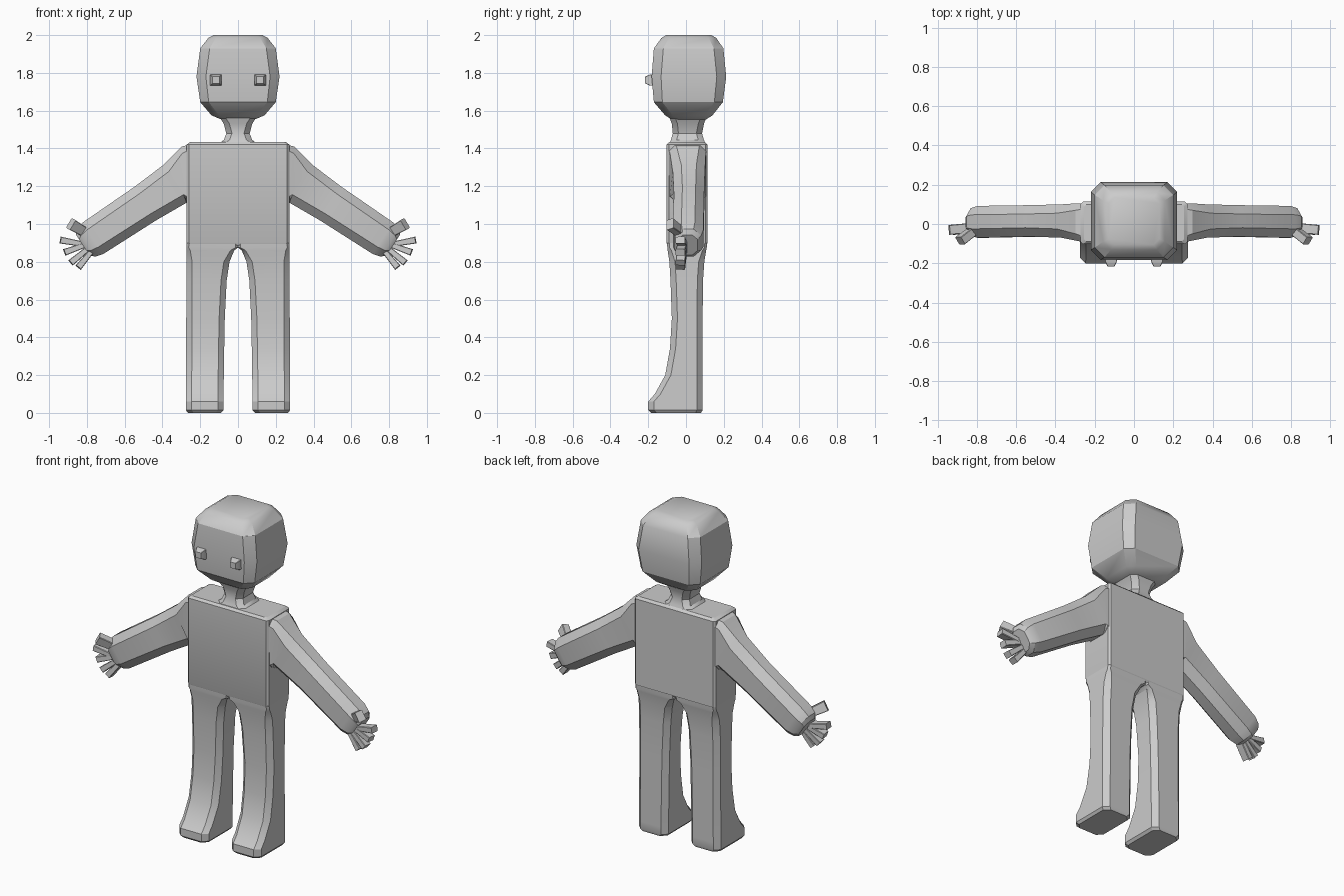
import bpy, bmesh, math
from mathutils import Vector as V

grey = bpy.data.materials.new("plain_grey")
grey.diffuse_color = (0.6, 0.6, 0.6, 1)


def finish(name, bm, mirror=False, angle=30):
    bmesh.ops.recalc_face_normals(bm, faces=bm.faces)
    me = bpy.data.meshes.new(name)
    bm.to_mesh(me)
    bm.free()
    me.materials.append(grey)
    ob = bpy.data.objects.new(name, me)
    bpy.context.collection.objects.link(ob)
    if mirror:
        ob.modifiers.new("mirror", 'MIRROR')
    bpy.ops.object.select_all(action='DESELECT')
    ob.select_set(True)
    bpy.context.view_layer.objects.active = ob
    bpy.ops.object.shade_smooth_by_angle(angle=math.radians(angle))
    return ob


def loft(name, sections, mirror=False, angle=30):
    """Join chamfered rectangles: (centre, half axis u, half axis v, chamfer)."""
    bm = bmesh.new()
    rings = []
    for c, u, v, ch in sections:
        c, u, v = V(c), V(u), V(v)
        a, b = 1 - ch / u.length, 1 - ch / v.length
        pts = [(1, -b), (1, b), (a, 1), (-a, 1), (-1, b), (-1, -b), (-a, -1), (a, -1)]
        rings.append([bm.verts.new(c + u * p + v * q) for p, q in pts])
    for r, s in zip(rings, rings[1:]):
        for i in range(8):
            j = (i + 1) % 8
            bm.faces.new((r[i], r[j], s[j], s[i]))
    bm.faces.new(rings[0])
    bm.faces.new(rings[-1])
    return finish(name, bm, mirror, angle)


def level(z, x0, x1, y0, y1, ch):
    """Horizontal section from its bounds."""
    return (((x0 + x1) / 2, (y0 + y1) / 2, z), ((x1 - x0) / 2, 0, 0), (0, (y1 - y0) / 2, 0), ch)


def bar(name, start, end, w0, w1, depth):
    """Small tapered square-ended finger."""
    start, end = V(start), V(end)
    d = (end - start).normalized()
    u = d.cross(V((0, 1, 0))).normalized()
    v = u.cross(d).normalized()
    loft(name, [(p, u * w, v * depth, 0.003) for p, w in ((start, w0), (end, w1))], True)


# head, narrow at top and bottom
loft("head", [level(z, -x, x, y0, y1, c) for z, x, y0, y1, c in (
    (1.55, 0.08, -0.07, 0.10, 0.03), (1.575, 0.14, -0.11, 0.14, 0.04),
    (1.645, 0.20, -0.17, 0.195, 0.045), (1.78, 0.22, -0.182, 0.213, 0.05),
    (1.93, 0.20, -0.17, 0.198, 0.05), (1.985, 0.157, -0.13, 0.16, 0.04),
    (2.0, 0.13, -0.105, 0.135, 0.03))])

# neck, flared at both ends
loft("neck", [level(z, -x, x, y0, y1, c) for z, x, y0, y1, c in (
    (1.42, 0.11, -0.09, 0.105, 0.03), (1.445, 0.075, -0.08, 0.095, 0.03),
    (1.48, 0.062, -0.07, 0.085, 0.03), (1.53, 0.075, -0.075, 0.095, 0.03),
    (1.57, 0.10, -0.09, 0.11, 0.03))])

# boxy torso
loft("torso", [level(z, -x, x, y0, y1, c) for z, x, y0, y1, c in (
    (0.885, 0.265, -0.095, 0.105, 0.012), (0.90, 0.272, -0.103, 0.114, 0.012),
    (1.42, 0.272, -0.103, 0.114, 0.012), (1.433, 0.255, -0.09, 0.10, 0.012))])

# legs with forward feet
loft("leg", [level(*s) for s in (
    (0.0, 0.09, 0.265, -0.185, 0.08, 0.03), (0.015, 0.077, 0.276, -0.20, 0.088, 0.03),
    (0.06, 0.077, 0.276, -0.20, 0.088, 0.03), (0.10, 0.077, 0.275, -0.165, 0.088, 0.03),
    (0.20, 0.075, 0.275, -0.11, 0.088, 0.03), (0.34, 0.073, 0.274, -0.085, 0.088, 0.03),
    (0.50, 0.070, 0.274, -0.075, 0.088, 0.03), (0.70, 0.060, 0.273, -0.082, 0.09, 0.03),
    (0.80, 0.045, 0.273, -0.088, 0.097, 0.03), (0.86, 0.020, 0.273, -0.097, 0.107, 0.02),
    (0.875, 0.0, 0.273, -0.099, 0.11, 0.012), (0.91, 0.0, 0.271, -0.101, 0.112, 0.012))], True)

# arms: shoulder blend, then a straight slanted tube with a blunt end
along, across = V((0.83, 0, -0.55)), V((0.55, 0, 0.83))


def arm_cut(s, half, y0, y1, ch):
    c = along * s + across * 1.2
    return ((c.x, (y0 + y1) / 2, c.z), across * half, (0, (y1 - y0) / 2, 0), ch)


loft("arm", [
    ((0.24, 0.005, 1.265), (0, 0, 0.16), (0, 0.10, 0), 0.025),
    ((0.285, 0.01, 1.262), (0.012, 0, 0.148), (0, 0.095, 0), 0.035),
    arm_cut(-0.40, 0.118, -0.07, 0.10, 0.045),
    arm_cut(-0.20, 0.106, -0.064, 0.096, 0.045),
    arm_cut(0.13, 0.10, -0.07, 0.092, 0.045),
    arm_cut(0.175, 0.088, -0.06, 0.08, 0.04),
    arm_cut(0.195, 0.065, -0.045, 0.062, 0.03)], True)

# fingers fanning out, and a raised thumb
for i, (x0, z0, x1, z1) in enumerate((
        (0.83, 0.895, 0.94, 0.915), (0.82, 0.885, 0.918, 0.850),
        (0.80, 0.865, 0.885, 0.795), (0.78, 0.85, 0.845, 0.77))):
    bar(f"finger_{i + 1}", (x0, -0.02, z0), (x1, -0.03, z1), 0.014, 0.018, 0.025)
bar("thumb", (0.80, -0.02, 0.95), (0.885, -0.085, 1.0), 0.024, 0.030, 0.022)

# protruding square eyes
loft("eye", [((0.117, y, 1.762), (h, 0, 0), (0, 0, h), 0.002)
             for y, h in ((-0.16, 0.03), (-0.19, 0.03), (-0.216, 0.018))], True)
